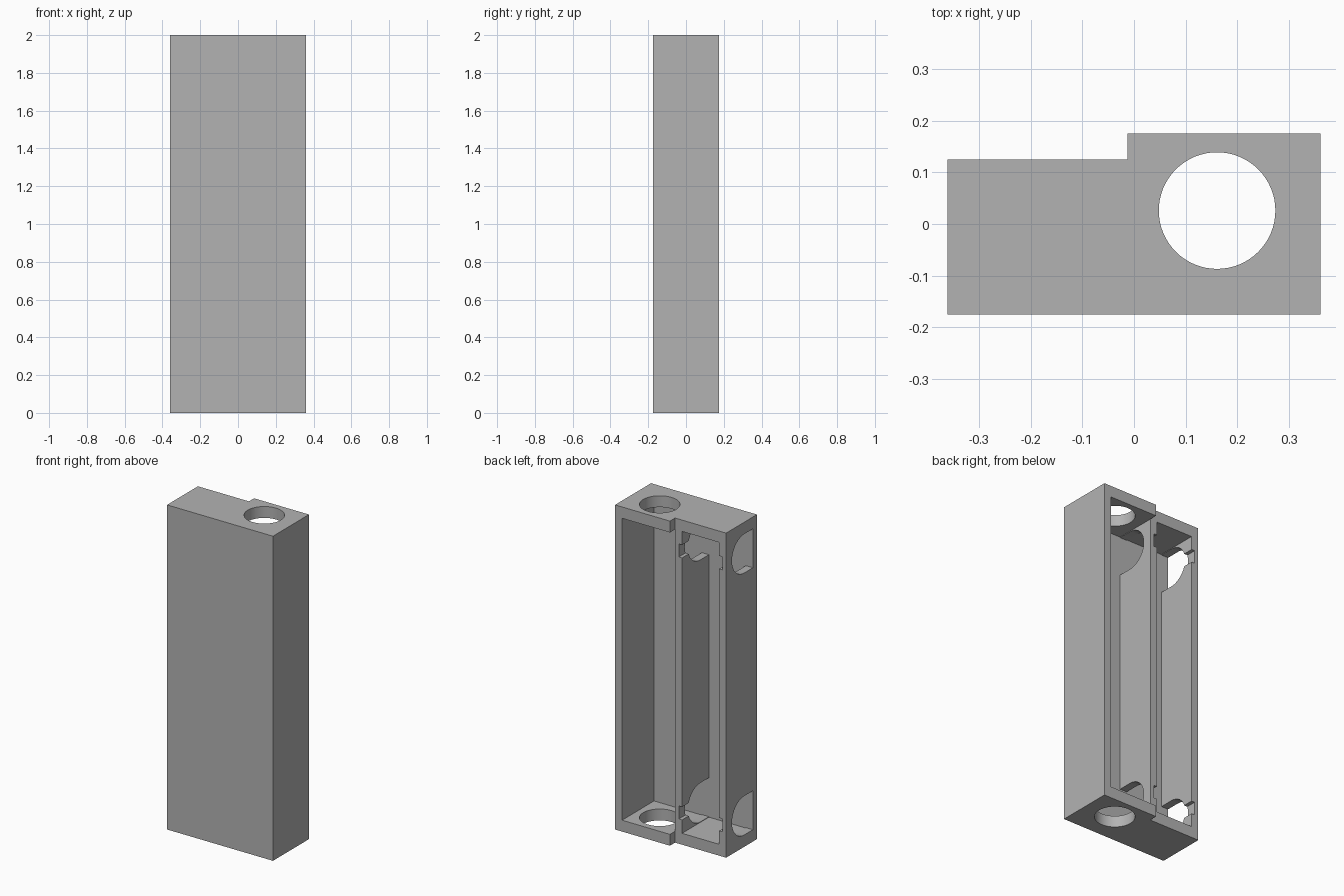
import bpy
import bmesh
import math
from mathutils import Vector

cube = bpy.data.objects.get("Cube")
if cube:
    bpy.data.objects.remove(cube, do_unlink=True)

# Main dimensions
W, FRONT, BACK, LOW_BACK, H = 0.361, -0.175, 0.175, 0.125, 2.0
STEP = -0.013            # where the back steps down, also the divider's face
WALL, FLOOR, CAP = 0.048, -0.136, 0.07
HOLE_R, HOLE_X, HOLE_Y = 0.113, 0.161, 0.026
SLOT_R, SLOT_Y, SLOT_Z = 0.12, -0.052, 0.193

grey = bpy.data.materials.new("plain grey")
grey.use_nodes = True
colour = (0.45, 0.45, 0.45, 1)
grey.diffuse_color = colour
grey.node_tree.nodes["Principled BSDF"].inputs["Base Color"].default_value = colour


def prism(name, points, direction):
    """Extrude a closed outline of 3D points along a direction."""
    bm = bmesh.new()
    face = bm.faces.new([bm.verts.new(p) for p in points])
    ext = bmesh.ops.extrude_face_region(bm, geom=[face])
    moved = [g for g in ext["geom"] if isinstance(g, bmesh.types.BMVert)]
    bmesh.ops.translate(bm, verts=moved, vec=Vector(direction))
    bmesh.ops.recalc_face_normals(bm, faces=bm.faces)
    mesh = bpy.data.meshes.new(name)
    bm.to_mesh(mesh)
    bm.free()
    mesh.materials.append(grey)
    obj = bpy.data.objects.new(name, mesh)
    bpy.context.collection.objects.link(obj)
    return obj


def block(name, x0, x1, y0, y1, z0, z1):
    outline = [(x0, y0, z0), (x1, y0, z0), (x1, y1, z0), (x0, y1, z0)]
    return prism(name, outline, (0, 0, z1 - z0))


def arc(radius, start, end, steps):
    for i in range(steps):
        a = start + (end - start) * i / (steps - 1)
        yield radius * math.cos(a), radius * math.sin(a)


# Solid case with the stepped back
plan = [(-W, FRONT), (W, FRONT), (W, BACK), (STEP, BACK), (STEP, LOW_BACK), (-W, LOW_BACK)]
case = prism("case", [(x, y, 0) for x, y in plan], (0, 0, H))

# Two compartments, open at the back
narrow_right = STEP - WALL
cutters = [
    block("deep_compartment", STEP, W - WALL, FLOOR, 0.3, CAP, H - CAP),
    block("narrow_compartment", WALL - W, narrow_right, FLOOR, 0.3, CAP, H - CAP),
]

# Round hole through both end caps
circle = [(HOLE_X + x, HOLE_Y + y, -0.1) for x, y in arc(HOLE_R, 0, math.tau, 65)][:-1]
cutters.append(prism("end_hole", circle, (0, 0, H + 0.2)))

# Arched side openings and shallow clip notches at both ends
for label, z in (("lower", SLOT_Z), ("upper", H - SLOT_Z)):
    arch = [(-0.5, SLOT_Y + y, z + h) for y, h in arc(SLOT_R, -math.pi / 2, math.pi / 2, 33)]
    arch += [(-0.5, FLOOR, z + SLOT_R), (-0.5, FLOOR, z - SLOT_R)]
    cutters.append(prism(label + "_side_opening", arch, (0.6, 0, 0)))
    cutters.append(block(label + "_clip_notch", WALL - W - 0.022, narrow_right + 0.022,
                         0.04, 0.3, z - 0.04, z + 0.04))

# Cut everything out of the case
bpy.context.view_layer.objects.active = case
for cutter in cutters:
    cutter.hide_render = True
    mod = case.modifiers.new(cutter.name, "BOOLEAN")
    mod.operation = "DIFFERENCE"
    mod.solver = "EXACT"
    mod.object = cutter
    bpy.ops.object.modifier_apply(modifier=mod.name)
    bpy.data.objects.remove(cutter, do_unlink=True)

# Smooth round holes, crisp edges
bpy.ops.object.select_all(action="DESELECT")
case.select_set(True)
bpy.ops.object.shade_smooth_by_angle(angle=math.radians(30))
